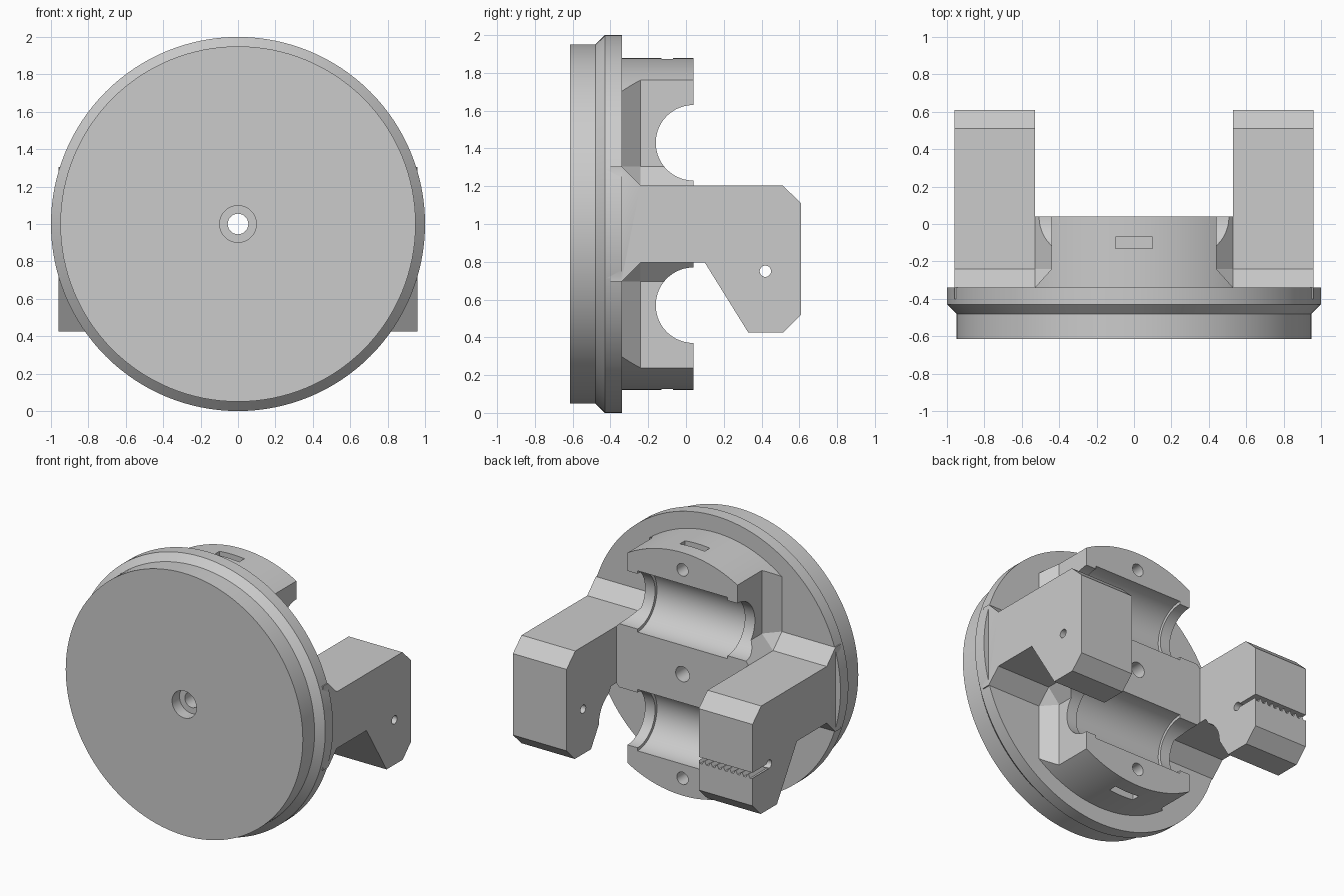
import bpy, bmesh, math
from mathutils import Vector

if "Cube" in bpy.data.objects:
    bpy.data.objects.remove(bpy.data.objects["Cube"])

grey = bpy.data.materials.new("plain grey")
grey.diffuse_color = (0.6, 0.6, 0.6, 1)
grey.use_nodes = True
grey.node_tree.nodes["Principled BSDF"].inputs["Base Color"].default_value = grey.diffuse_color


def finish(name, bm):
    bmesh.ops.recalc_face_normals(bm, faces=bm.faces)
    me = bpy.data.meshes.new(name)
    bm.to_mesh(me)
    bm.free()
    me.materials.append(grey)
    ob = bpy.data.objects.new(name, me)
    bpy.context.collection.objects.link(ob)
    return ob


def prism(name, pts, axis, a, b):
    """Extrude a 2D outline along an axis; outline uses the other two axes in order."""
    bm = bmesh.new()
    rows = []
    for t in (a, b):
        row = []
        for p in pts:
            co = list(p)
            co.insert(axis, t)
            row.append(bm.verts.new(co))
        rows.append(row)
    n = len(pts)
    bm.faces.new(rows[0])
    bm.faces.new(rows[1])
    for i in range(n):
        j = (i + 1) % n
        bm.faces.new((rows[0][i], rows[0][j], rows[1][j], rows[1][i]))
    return finish(name, bm)


def rod(name, axis, centre, r, a, b, n=96):
    pts = [(centre[0] + r * math.cos(2 * math.pi * i / n),
            centre[1] + r * math.sin(2 * math.pi * i / n)) for i in range(n)]
    return prism(name, pts, axis, a, b)


def box(name, x0, x1, y0, y1, z0, z1):
    return prism(name, [(x0, y0), (x1, y0), (x1, y1), (x0, y1)], 2, z0, z1)


def boolean(target, tool, op):
    m = target.modifiers.new(op, 'BOOLEAN')
    m.operation, m.object, m.solver = op, tool, 'EXACT'
    bpy.context.view_layer.objects.active = target
    bpy.ops.object.modifier_apply(modifier=m.name)
    bpy.data.objects.remove(tool, do_unlink=True)


# Round end plate with a stepped, bevelled rim
bm = bmesh.new()
N = 128
rings = []
for r, y in ((0.95, -0.615), (0.95, -0.48), (1, -0.43), (1, -0.34)):
    rings.append([bm.verts.new((r * math.cos(2 * math.pi * i / N), y,
                                1 + r * math.sin(2 * math.pi * i / N))) for i in range(N)])
for lo, hi in zip(rings, rings[1:]):
    for i in range(N):
        j = (i + 1) % N
        bm.faces.new((lo[i], lo[j], hi[j], hi[i]))
bm.faces.new(rings[0])
bm.faces.new(rings[-1])
body = finish("clamp_body", bm)

# Round hub with flat sides that flare into the plate
hub = prism("hub", [(-0.44, 0.04), (-0.44, -0.24), (-0.53, -0.34), (-0.53, -0.4),
                    (0.53, -0.4), (0.53, -0.34), (0.44, -0.24), (0.44, 0.04)], 2, 0.05, 1.95)
boolean(hub, rod("hub_outline", 1, (0, 1), 0.88, -0.6, 0.3, 128), 'INTERSECT')
boolean(body, hub, 'UNION')

# Centre bar with chamfered corners
boolean(body, prism("centre_bar", [(-0.53, 0.795), (-0.44, 0.695), (0.44, 0.695), (0.53, 0.795),
                                   (0.53, 1.205), (0.44, 1.305), (-0.44, 1.305), (-0.53, 1.205)],
                    1, -0.4, 0.04), 'UNION')

# Side arms, with flared roots and a drooping bevelled end
arm = [(-0.4, 1.305), (-0.34, 1.305), (-0.24, 1.205), (0.51, 1.205), (0.61, 1.11), (0.61, 0.52),
       (0.515, 0.425), (0.33, 0.425), (0.1, 0.795), (-0.24, 0.795), (-0.34, 0.695), (-0.4, 0.695)]
for s in (-1, 1):
    boolean(body, prism("side_arm", arm, 0, s * 0.53, s * 0.96), 'UNION')

# Corner fillers where hub, bar and plate flares meet
levels = (-0.5, 0, 1)
for sx in (-1, 1):
    for sz in (-1, 1):
        bm = bmesh.new()
        for a in levels:
            for b in levels:
                for c in levels:
                    if a + b + c < 3:
                        bm.verts.new((sx * (0.44 + 0.09 * a), -0.34 + 0.1 * b,
                                      1 + sz * (0.205 + 0.1 * c)))
        hull = bmesh.ops.convex_hull(bm, input=bm.verts)
        bmesh.ops.delete(bm, geom=[v for v in bm.verts if not v.link_faces], context='VERTS')
        boolean(body, finish("corner_filler", bm), 'UNION')

# Bearing cradles, screw holes and nut slots above and below the centre
for s in (-1, 1):
    z = 1 + s * 0.43
    boolean(body, rod("cradle_lip", 0, (0.04, z), 0.2, -0.6, 0.6), 'DIFFERENCE')
    boolean(body, rod("cradle_bore", 0, (0.04, z), 0.222, -0.36, 0.36), 'DIFFERENCE')
    boolean(body, rod("screw_hole", 1, (0, 1 + s * 0.755), 0.045, -0.2, 0.2, 32), 'DIFFERENCE')
    z0, z1 = sorted((1 + s * 0.7, 1 + s * 0.95))
    boolean(body, box("nut_slot", -0.1, 0.1, -0.13, -0.07, z0, z1), 'DIFFERENCE')

# Central counterbored hole
boolean(body, rod("centre_hole", 1, (0, 1), 0.055, -0.8, 0.2, 48), 'DIFFERENCE')
boolean(body, rod("counterbore", 1, (0, 1), 0.098, -0.8, -0.53, 48), 'DIFFERENCE')

# Cross holes in both arms
boolean(body, rod("arm_hole", 0, (0.42, 0.75), 0.03, -1.1, 1.1, 32), 'DIFFERENCE')

# Toothed belt slot in one arm, open to the back
teeth = 9
step = 0.45 / teeth
outline = [(-0.97, 0.76)]
for i in range(teeth):
    x = -0.97 + i * step
    outline += [(x, 0.74), (x + 0.25 * step, 0.715), (x + 0.6 * step, 0.715), (x + 0.85 * step, 0.74)]
outline += [(-0.52, 0.74), (-0.52, 0.76)]
boolean(body, prism("belt_slot", outline, 1, 0.42, 0.7), 'DIFFERENCE')

bpy.ops.object.select_all(action='DESELECT')
body.select_set(True)
bpy.context.view_layer.objects.active = body
bpy.ops.object.shade_smooth_by_angle(angle=math.radians(25))
